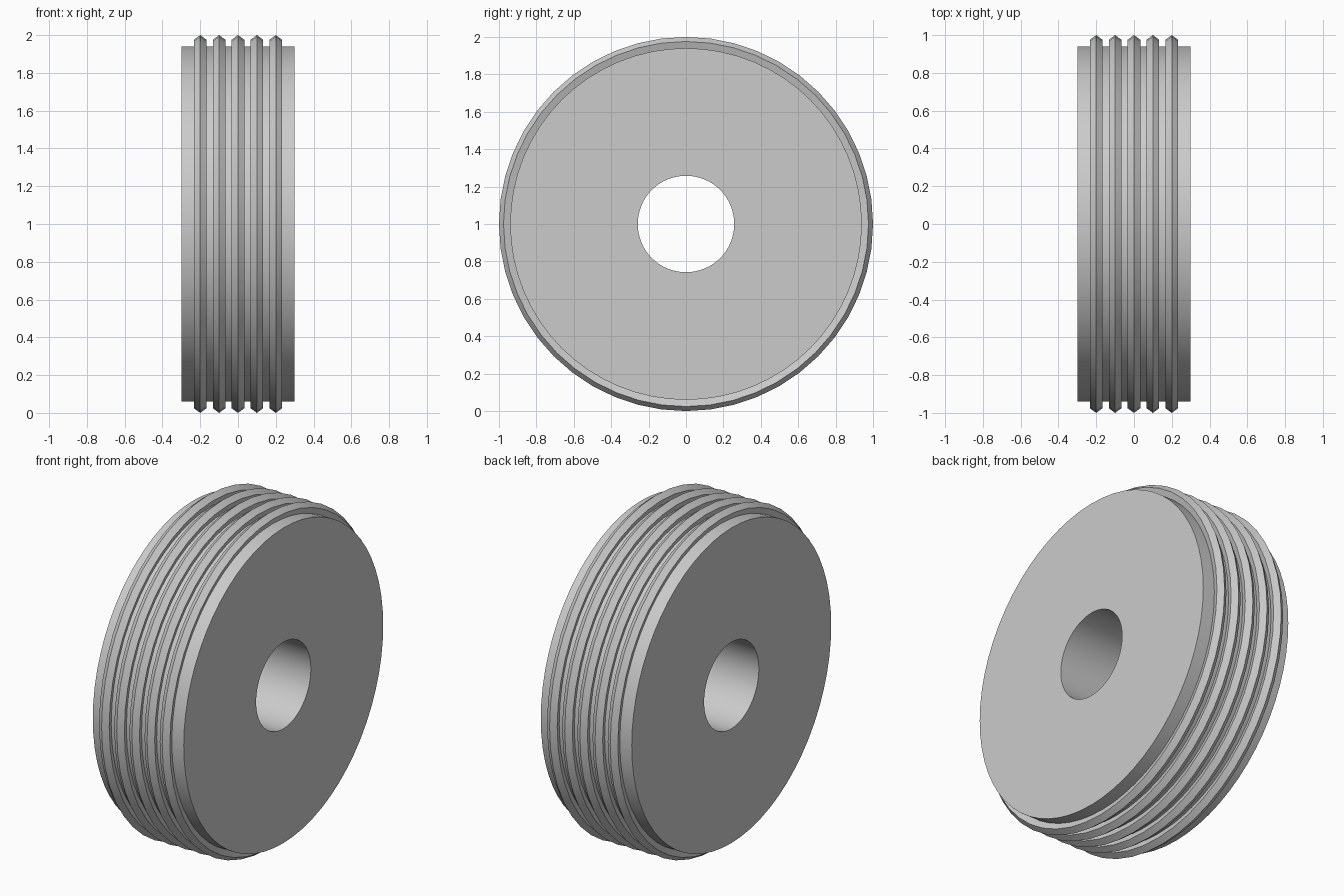
import bpy, bmesh
from math import sin, cos, tau, radians

if "Cube" in bpy.data.objects:
    bpy.data.objects.remove(bpy.data.objects["Cube"])

AXLE_Z = 1.0


def lathe(name, profile, sides):
    """Spin a closed (x, radius) profile around the wheel's x axis."""
    bm = bmesh.new()
    rings = []
    for i in range(sides):
        a = tau * i / sides
        rings.append([bm.verts.new((x, r * sin(a), AXLE_Z + r * cos(a))) for x, r in profile])
    n = len(profile)
    for i in range(sides):
        a, b = rings[i], rings[(i + 1) % sides]
        for j in range(n):
            k = (j + 1) % n
            bm.faces.new((a[j], a[k], b[k], b[j]))
    bmesh.ops.recalc_face_normals(bm, faces=bm.faces)
    mesh = bpy.data.meshes.new(name)
    bm.to_mesh(mesh)
    bm.free()
    obj = bpy.data.objects.new(name, mesh)
    bpy.context.collection.objects.link(obj)
    bpy.ops.object.select_all(action='DESELECT')
    obj.select_set(True)
    bpy.context.view_layer.objects.active = obj
    bpy.ops.object.shade_smooth_by_angle(angle=radians(30))
    return obj


# Wheel body with a round axle hole
lathe("wheel_body", [(-0.3, 0.258), (0.3, 0.258), (0.3, 0.94), (-0.3, 0.94)], 64)

# Five tread ribs: five-sided rings with a pointed crest and undercut flanks
MINOR, MAJOR = 0.035, 0.965
for i in range(5):
    x0 = -0.2 + 0.1 * i
    section = [(x0 + MINOR * sin(tau * k / 5), MAJOR + MINOR * cos(tau * k / 5)) for k in range(5)]
    lathe(f"tread_rib_{i + 1}", section, 48)
